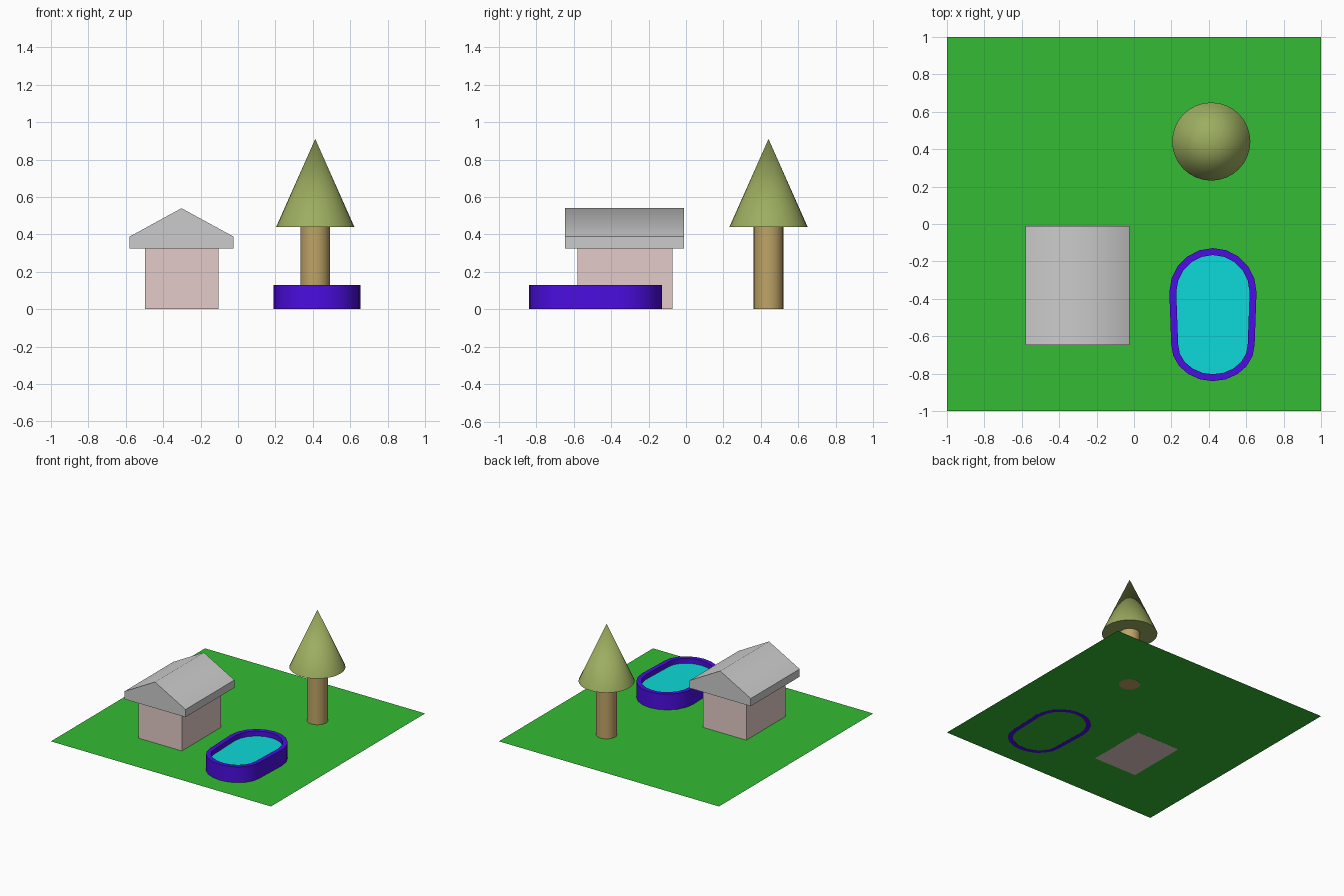
import bpy, bmesh
from math import sin, cos, pi, radians

if "Cube" in bpy.data.objects:
    bpy.data.objects.remove(bpy.data.objects["Cube"])


def finish(name, bm, color, smooth=0):
    """Turn a bmesh into a coloured object; smooth is the shading angle in degrees."""
    bmesh.ops.recalc_face_normals(bm, faces=bm.faces)
    mesh = bpy.data.meshes.new(name)
    bm.to_mesh(mesh)
    bm.free()
    ob = bpy.data.objects.new(name, mesh)
    bpy.context.collection.objects.link(ob)
    mat = bpy.data.materials.new(name + "_colour")
    mat.diffuse_color = (*color, 1)
    mat.use_nodes = True
    mat.node_tree.nodes["Principled BSDF"].inputs["Base Color"].default_value = mat.diffuse_color
    mesh.materials.append(mat)
    if smooth:
        bpy.ops.object.select_all(action='DESELECT')
        ob.select_set(True)
        bpy.context.view_layer.objects.active = ob
        bpy.ops.object.shade_smooth_by_angle(angle=radians(smooth))
    return ob


def prism(name, profile, offset, color, smooth=0):
    """Extrude a closed outline of 3D points into a solid."""
    bm = bmesh.new()
    face = bm.faces.new([bm.verts.new(p) for p in profile])
    new = bmesh.ops.extrude_face_region(bm, geom=[face], use_keep_orig=True)["geom"]
    bmesh.ops.translate(bm, vec=offset,
                        verts=[v for v in new if isinstance(v, bmesh.types.BMVert)])
    return finish(name, bm, color, smooth)


def cone(name, r1, r2, z0, z1, color):
    bm = bmesh.new()
    bmesh.ops.create_cone(bm, cap_ends=True, segments=32,
                          radius1=r1, radius2=r2, depth=z1 - z0)
    bmesh.ops.translate(bm, vec=(0.413, 0.441, (z0 + z1) / 2), verts=bm.verts)
    return finish(name, bm, color, 36)


def pool_outline(inset, n=10):
    """Oval with a slightly wider back end."""
    pts = []
    for start, cy, rx, ry in ((0, -0.365, 0.233, 0.236), (pi, -0.645, 0.223, 0.195)):
        for i in range(n + 1):
            a = start + pi * i / n
            pts.append((0.422 + (rx - inset) * cos(a), cy + (ry - inset) * sin(a)))
    return pts


# Lawn, a hair above the part bases
bm = bmesh.new()
bmesh.ops.create_grid(bm, x_segments=1, y_segments=1, size=1)
bmesh.ops.translate(bm, vec=(0, 0, 0.0005), verts=bm.verts)
finish("lawn", bm, (0.033, 0.50, 0.033))

# House walls and gabled roof, shaded smoothly over the ridge only
prism("house_walls", [(-0.497, -0.58, 0), (-0.104, -0.58, 0),
                      (-0.104, -0.073, 0), (-0.497, -0.073, 0)],
      (0, 0, 0.33), (0.77, 0.60, 0.577))
prism("roof", [(x, -0.647, z) for x, z in
               ((-0.58, 0.325), (-0.024, 0.325), (-0.024, 0.388),
                (-0.302, 0.54), (-0.58, 0.388))], (0, 0.635, 0),
      (0.52, 0.52, 0.52), 60)

# Tree
cone("trunk", 0.079, 0.079, 0, 0.46, (0.52, 0.37, 0.135))
cone("foliage", 0.209, 0, 0.44, 0.91, (0.335, 0.42, 0.117))

# Pool wall: four rings joined into a hollow tube
bm = bmesh.new()
outer, inner = pool_outline(0), pool_outline(0.037)
rings = [[bm.verts.new((x, y, z)) for x, y in outline]
         for outline, z in ((outer, 0), (outer, 0.13), (inner, 0.13), (inner, 0))]
count = len(outer)
for k in range(4):
    a, b = rings[k], rings[(k + 1) % 4]
    for i in range(count):
        j = (i + 1) % count
        bm.faces.new((a[i], a[j], b[j], b[i]))
finish("pool_wall", bm, (0.07, 0.004, 0.75), 36)

# Water surface
bm = bmesh.new()
bm.faces.new([bm.verts.new((x, y, 0.09)) for x, y in inner])
finish("pool_water", bm, (0.004, 0.69, 0.69))
